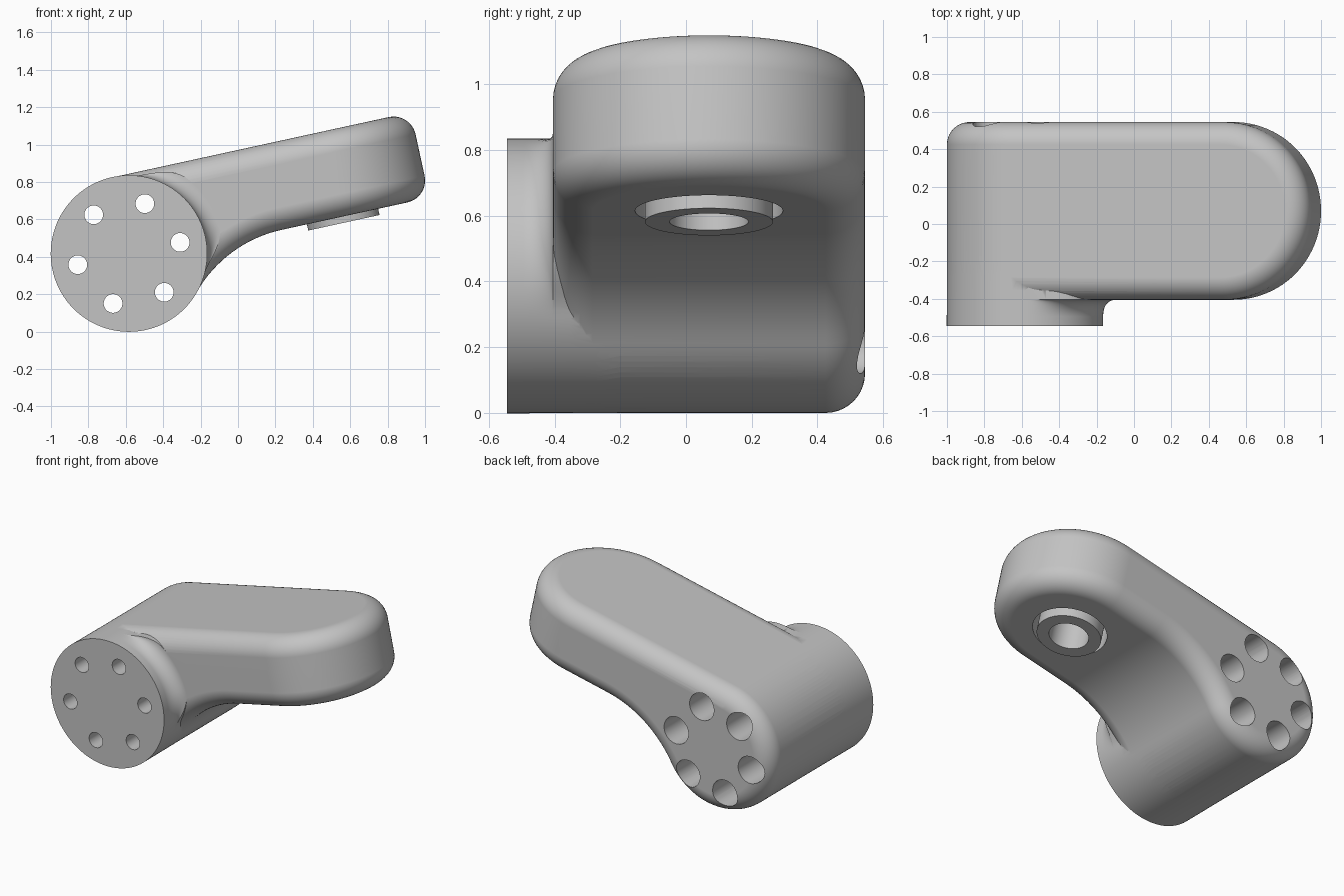
import bpy, bmesh
from math import sin, cos, radians, pi, sqrt
from mathutils import Matrix

cube = bpy.data.objects.get("Cube")
if cube:
    bpy.data.objects.remove(cube, do_unlink=True)

# Local frame: origin on the hub axis, x along the arm, z through its thickness
HUB_R, FRONT, BACK, ARM_FRONT = 0.417, -0.545, 0.545, -0.405
UNDERSIDE, TIP_X = -0.05, 1.158
TIP_R, TIP_Y = (BACK - ARM_FRONT) / 2, (BACK + ARM_FRONT) / 2
ROUND, FLARE = 0.12, 0.09
FRAME = Matrix.Translation((-0.583, 0, 0.417)) @ Matrix.Rotation(radians(-12.3), 4, 'Y')

grey = bpy.data.materials.new("plain grey")
grey.use_nodes = True
grey.diffuse_color = (0.55, 0.55, 0.55, 1)
grey.node_tree.nodes["Principled BSDF"].inputs["Base Color"].default_value = grey.diffuse_color


def make(name, bm):
    bmesh.ops.recalc_face_normals(bm, faces=bm.faces)
    mesh = bpy.data.meshes.new(name)
    bm.to_mesh(mesh)
    bm.free()
    mesh.materials.append(grey)
    ob = bpy.data.objects.new(name, mesh)
    ob.matrix_world = FRAME
    bpy.context.collection.objects.link(ob)
    return ob


def loft(bm, rings, closed=False):
    """Skin a list of point rings; cap the ends, or join last to first."""
    rows = [[bm.verts.new(p) for p in ring] for ring in rings]
    n = len(rows[0])
    pairs = list(zip(rows, rows[1:])) + ([(rows[-1], rows[0])] if closed else [])
    for a, b in pairs:
        for i in range(n):
            j = (i + 1) % n
            bm.faces.new((a[i], a[j], b[j], b[i]))
    if not closed:
        bm.faces.new(rows[0])
        bm.faces.new(rows[-1])


def ring_y(x, y, z, r, n=40):
    return [(x + r * cos(2 * pi * i / n), y, z + r * sin(2 * pi * i / n)) for i in range(n)]


def ring_z(x, y, z, r, n=64):
    return [(x + r * cos(2 * pi * i / n), y + r * sin(2 * pi * i / n), z) for i in range(n)]


def activate(ob):
    bpy.ops.object.select_all(action='DESELECT')
    ob.select_set(True)
    bpy.context.view_layer.objects.active = ob


def apply(ob, kind, **settings):
    activate(ob)
    mod = ob.modifiers.new(kind.title(), kind)
    for key, value in settings.items():
        setattr(mod, key, value)
    bpy.ops.object.modifier_apply(modifier=mod.name)


def combine(ob, other, operation):
    other.hide_render = True
    apply(ob, 'BOOLEAN', object=other, operation=operation, solver='EXACT')
    bpy.data.objects.remove(other, do_unlink=True)


def finish(ob):
    activate(ob)
    bpy.ops.object.shade_smooth_by_angle(angle=radians(32))
    mod = ob.modifiers.new("Weighted normals", 'WEIGHTED_NORMAL')
    mod.keep_sharp = True


# Side outline: hub arc, then the hollow sweep up to the flat underside
sweep_angle = radians(42)
sweep_r = (sin(sweep_angle) * HUB_R + UNDERSIDE) / (1 - sin(sweep_angle))
sweep_x = (HUB_R + sweep_r) * cos(sweep_angle)
sweep_z = UNDERSIDE - sweep_r
outline = [(HUB_R * cos(radians(a)), HUB_R * sin(radians(a))) for a in range(90, 319, 3)]
for i in range(1, 17):
    a = pi - sweep_angle - (pi / 2 - sweep_angle) * i / 16
    outline.append((sweep_x + sweep_r * cos(a), sweep_z + sweep_r * sin(a)))

# Arm: the outline extruded sideways, closed by a half-round tip
bm = bmesh.new()
front, back = [[bm.verts.new((x, y, z)) for x, z in outline] for y in (ARM_FRONT, BACK)]
tips = []
for z in (HUB_R, UNDERSIDE):
    tips.append([bm.verts.new((TIP_X + TIP_R * cos(a), TIP_Y + TIP_R * sin(a), z))
                 for a in (-pi / 2 + pi * i / 48 for i in range(49))])
top, bottom = tips
for i in range(len(outline) - 1):
    bm.faces.new((front[i], front[i + 1], back[i + 1], back[i]))
for i in range(48):
    bm.faces.new((top[i], top[i + 1], bottom[i + 1], bottom[i]))
bm.faces.new(front + [bottom[0], top[0]])
bm.faces.new(back + [bottom[-1], top[-1]])
bm.faces.new([front[0]] + top + [back[0]])
bm.faces.new([front[-1]] + bottom + [back[-1]])
arm = make("arm_body", bm)
apply(arm, 'BEVEL', width=ROUND, segments=10, limit_method='ANGLE',
      angle_limit=radians(40), use_clamp_overlap=False)


# Hub: a drum whose side flares into the front face of the arm
def smooth(t):
    t = max(0, min(1, t))
    return t * t * (3 - 2 * t)


def hub_ring(y, flare):
    base = HUB_R - 0.004 * (y + 0.2)
    points = []
    for a in range(-180, 180, 3):
        r = base + FLARE * flare * smooth((75 - a) / 35) * smooth((a + 28) / 35)
        points.append((r * cos(radians(a)), y, r * sin(radians(a))))
    return points


rings = [hub_ring(FRONT, 0)]
for i in range(11):
    a = pi / 2 * i / 10
    rings.append(hub_ring(ARM_FRONT - FLARE + FLARE * sin(a), 1 - cos(a)))
rings += [hub_ring(ARM_FRONT + 0.05, 1), hub_ring(-0.28, 0), hub_ring(0, 0)]
bm = bmesh.new()
loft(bm, rings)
combine(arm, make("hub_drum", bm), 'UNION')

# Six stepped bolt holes through the hub
bm = bmesh.new()
for k in range(6):
    x, z = 0.28 * cos(k * pi / 3), 0.28 * sin(k * pi / 3)
    loft(bm, [ring_y(x, y, z, r) for y, r in
              ((-0.7, 0.05), (-0.25, 0.05), (-0.25, 0.09), (0.7, 0.09))])
combine(arm, make("bolt_hole_cutter", bm), 'DIFFERENCE')

# Round pocket under the tip
bm = bmesh.new()
loft(bm, [ring_z(TIP_X, TIP_Y, z, 0.225) for z in (-0.2, 0.15)])
combine(arm, make("pocket_cutter", bm), 'DIFFERENCE')
finish(arm)

# Bushing standing proud of the pocket
bm = bmesh.new()
loft(bm, [ring_z(TIP_X, TIP_Y, z, r) for z, r in
          ((-0.084, 0.12), (-0.084, 0.195), (0.16, 0.195), (0.16, 0.12))], closed=True)
finish(make("bushing", bm))
